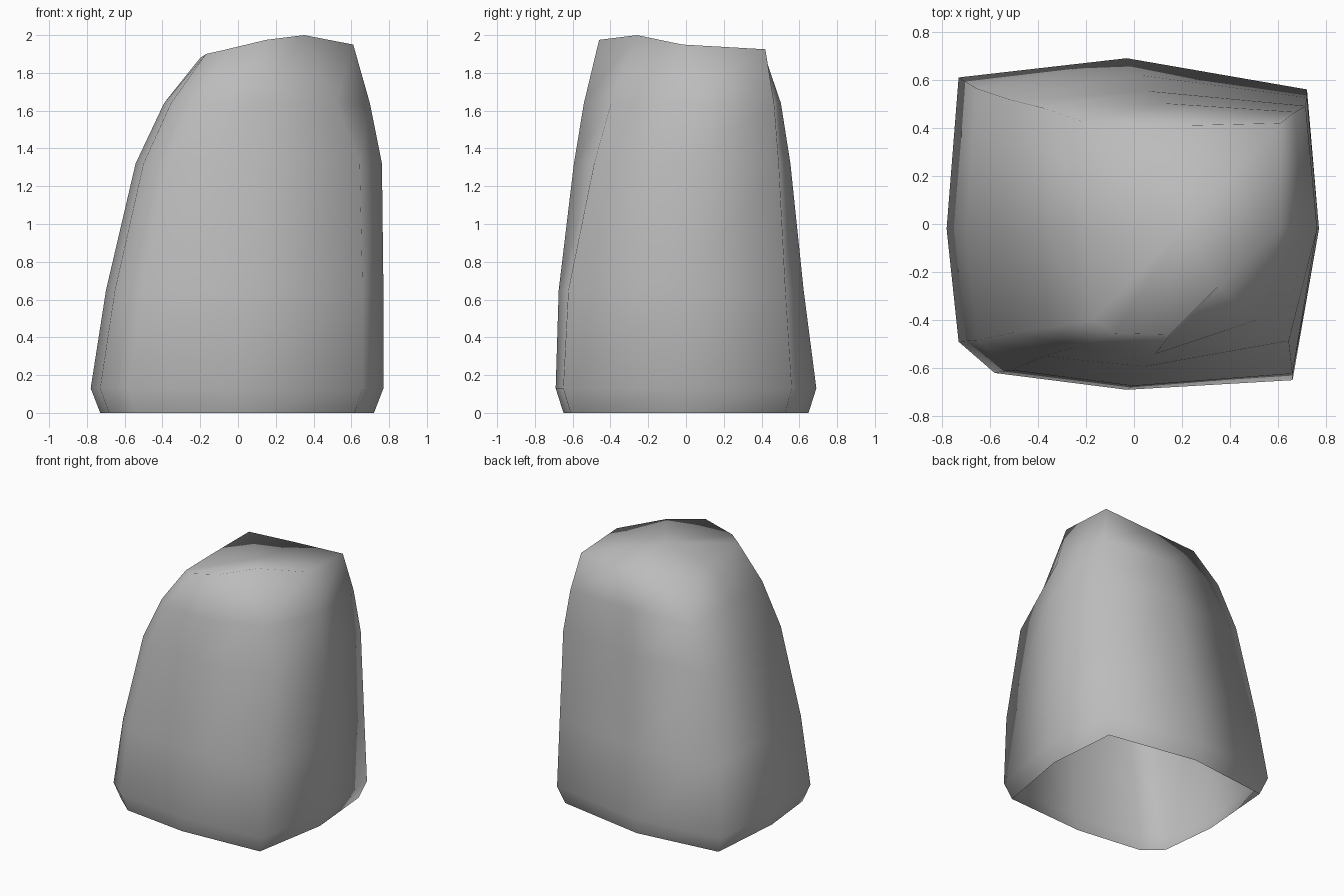
import bpy, bmesh

if "Cube" in bpy.data.objects:
    bpy.data.objects.remove(bpy.data.objects["Cube"])

# Stone material
stone = bpy.data.materials.new("grey_stone")
stone.use_nodes = True
grey = (0.5, 0.5, 0.5, 1)
stone.diffuse_color = grey
stone.node_tree.nodes["Principled BSDF"].inputs["Base Color"].default_value = grey

# Widest outline near the ground, and the rim of the crown (counter-clockwise)
foot = [(.66, -.65), (.77, -.02), (.72, .56), (-.03, .69), (-.73, .61),
        (-.78, -.02), (-.73, -.49), (-.58, -.62), (-.03, -.69)]
crown = [(.35, -.26, 2), (.61, -.02, 1.95), (.61, .42, 1.925), (.2, .41, 1.91), (-.2, .42, 1.88),
         (-.2, -.02, 1.88), (-.17, -.4, 1.9), (-.08, -.455, 1.92), (.15, -.46, 1.975)]

# How far each side has leaned in from foot to crown at every level
levels = [.13, .65, 1.32, 1.64]
lean = {"left": [0, 0, .05, .45], "right": [0, .14, .41, .67],
        "front": [0, .07, .42, .65], "back": [0, .24, .49, .67]}


def mix(a, b, t):
    return a + (b - a) * t


def make_ring(bm, level):
    ring = []
    for (fx, fy), (cx, cy, cz) in zip(foot, crown):
        tx = lean["left" if fx > 0 else "right"][level]
        ty = lean["back" if fy > 0 else "front"][level]
        ring.append(bm.verts.new((mix(fx, cx, tx), mix(fy, cy, ty), levels[level])))
    return ring


# Boulder: tucked-in open base, leaning wall, shallow crown
bm = bmesh.new()
rings = [[bm.verts.new((x * .935, y * .94, 0)) for x, y in foot]]
rings += [make_ring(bm, i) for i in range(len(levels))]
rings.append([bm.verts.new(p) for p in crown])
count = len(foot)
for low, high in zip(rings, rings[1:]):
    for i in range(count):
        j = (i + 1) % count
        bm.faces.new((low[i], low[j], high[j], high[i]))
peak = bm.verts.new((.2, -.02, 1.95))
for i in range(count):
    bm.faces.new((rings[-1][i], rings[-1][(i + 1) % count], peak))
for face in bm.faces:
    face.smooth = True

mesh = bpy.data.meshes.new("boulder")
bm.to_mesh(mesh)
bm.free()
mesh.materials.append(stone)
boulder = bpy.data.objects.new("boulder", mesh)
bpy.context.collection.objects.link(boulder)
